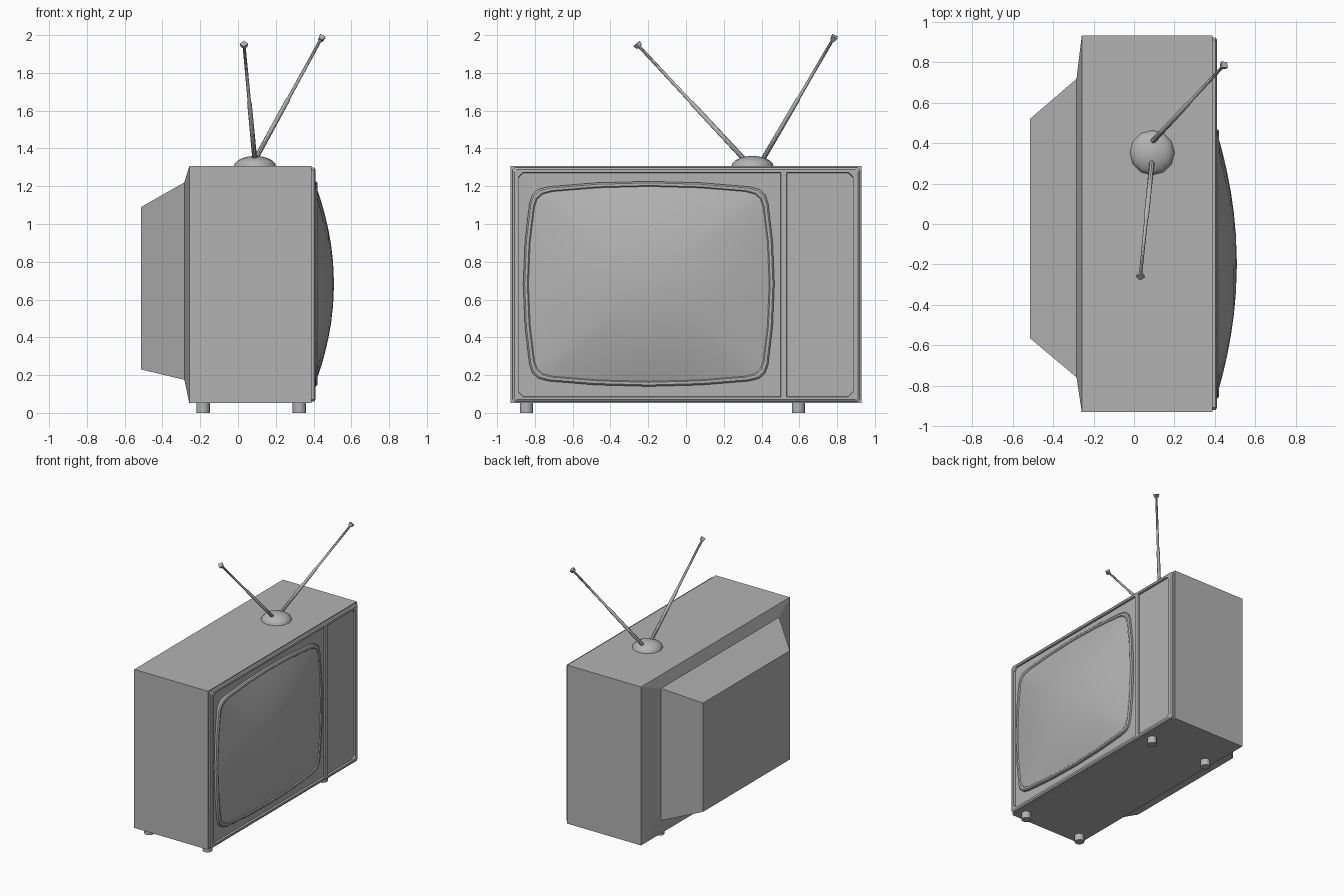
import bpy, bmesh, math
from mathutils import Vector

if "Cube" in bpy.data.objects:
    bpy.data.objects.remove(bpy.data.objects["Cube"])

# One mid-grey finish for the whole set
grey = bpy.data.materials.new("mid_grey")
grey.diffuse_color = (0.45, 0.45, 0.45, 1)
grey.use_nodes = True
grey.node_tree.nodes["Principled BSDF"].inputs["Base Color"].default_value = grey.diffuse_color


def loft(name, loops, smooth=None):
    """Skin a list of equal-length point loops and cap both ends."""
    bm = bmesh.new()
    rings = [[bm.verts.new(p) for p in loop] for loop in loops]
    n = len(rings[0])
    for a, b in zip(rings, rings[1:]):
        for i in range(n):
            j = (i + 1) % n
            bm.faces.new((a[i], a[j], b[j], b[i]))
    bm.faces.new(rings[0])
    bm.faces.new(rings[-1])
    bmesh.ops.recalc_face_normals(bm, faces=bm.faces)
    mesh = bpy.data.meshes.new(name)
    bm.to_mesh(mesh)
    bm.free()
    mesh.materials.append(grey)
    ob = bpy.data.objects.new(name, mesh)
    bpy.context.collection.objects.link(ob)
    if smooth:
        bpy.ops.object.select_all(action='DESELECT')
        bpy.context.view_layer.objects.active = ob
        ob.select_set(True)
        bpy.ops.object.shade_smooth_by_angle(angle=math.radians(smooth))
    return ob


def rect(x, y0, y1, z0, z1, c=0.0):
    """Rectangle in the yz plane, with optional cut corners."""
    if not c:
        return [(x, y0, z0), (x, y1, z0), (x, y1, z1), (x, y0, z1)]
    return [(x, y0 + c, z0), (x, y1 - c, z0), (x, y1, z0 + c), (x, y1, z1 - c),
            (x, y1 - c, z1), (x, y0 + c, z1), (x, y0, z1 - c), (x, y0, z0 + c)]


def tube(name, stations, sides, smooth=40):
    """Round body through (point, radius) stations along a straight axis."""
    axis = Vector(stations[-1][0]) - Vector(stations[0][0])
    q = axis.to_track_quat('Z', 'Y')
    turns = [2 * math.pi * i / sides for i in range(sides)]
    return loft(name, [[Vector(p) + q @ Vector((r * math.cos(t), r * math.sin(t), 0))
                        for t in turns] for p, r in stations], smooth)


# Cabinet with stepped, tapering back
loft("cabinet", [rect(-0.513, -0.565, 0.52, 0.23, 1.09),
                 rect(-0.284, -0.757, 0.717, 0.175, 1.22),
                 rect(-0.258, -0.928, 0.93, 0.053, 1.306),
                 rect(0.388, -0.928, 0.93, 0.053, 1.306)])

# Front frame: raised rim around a recessed panel
loft("front_frame", [rect(0.38, -0.918, 0.920, 0.06, 1.298, 0.012),
                     rect(0.403, -0.918, 0.920, 0.06, 1.298, 0.012),
                     rect(0.410, -0.908, 0.910, 0.07, 1.288, 0.012),
                     rect(0.410, -0.888, 0.885, 0.085, 1.273, 0.025),
                     rect(0.395, -0.886, 0.883, 0.087, 1.271, 0.025)])
loft("panel_divider", [rect(0.39, 0.501, 0.534, 0.08, 1.278),
                       rect(0.41, 0.502, 0.533, 0.08, 1.278)])

# Picture tube outline: one quarter, mirrored to a full loop
quarter = [(1, 0), (0.986, 0.42), (0.95, 0.79), (0.927, 0.87), (0.88, 0.922),
           (0.80, 0.948), (0.42, 0.986), (0, 1)]
half = quarter + [(-u, v) for u, v in quarter[-2::-1]]
outline = half + [(u, -v) for u, v in half[-2:0:-1]]


def tube_loop(x, a, b, square=1.0):
    """Picture tube outline; square = 0 relaxes it to an ellipse."""
    pts = []
    for u, v in outline:
        k = square + (1 - square) / math.hypot(u, v)
        pts.append((x, -0.197 + a * u * k, 0.683 + b * v * k))
    return pts


# Bezel ring and bulging screen
loft("screen_bezel", [tube_loop(0.385, 0.665, 0.543), tube_loop(0.412, 0.665, 0.543),
                      tube_loop(0.420, 0.657, 0.535), tube_loop(0.420, 0.643, 0.521),
                      tube_loop(0.410, 0.634, 0.513)], 30)
screen = [tube_loop(0.40, 0.638, 0.517)]
for t in (1, 0.94, 0.85, 0.72, 0.56, 0.4, 0.22, 0.02):
    screen.append(tube_loop(0.413 + 0.095 * (1 - t ** 2), 0.638 * t, 0.517 * t, t ** 3))
loft("screen", screen, 40)

# Feet
for x in (-0.185, 0.325):
    for y in (-0.845, 0.595):
        tube("foot", [((x, y, 0), 0.036), ((x, y, 0.06), 0.036)], 10)

# Aerial base dome
tube("aerial_base", [((0.09, 0.352, 1.305 + 0.055 * math.sin(a)), 0.112 * math.cos(a))
                     for a in (-0.05, 0.3, 0.65, 1.0, 1.3, 1.54)], 12, 50)

# Telescopic aerial rods with end knobs
for start, end in (((0.09, 0.32, 1.33), (0.031, -0.262, 1.955)),
                   ((0.085, 0.40, 1.33), (0.447, 0.787, 1.993))):
    s, e = Vector(start), Vector(end)
    m = s.lerp(e, 0.5)
    tube("aerial_rod", [(s, 0.013), (m, 0.012), (m.lerp(e, 0.01), 0.009), (e, 0.008)], 8)
    d = (e - s).normalized()
    tube("aerial_knob", [(e - d * 0.024, 0.017), (e, 0.023)], 4, 20)
